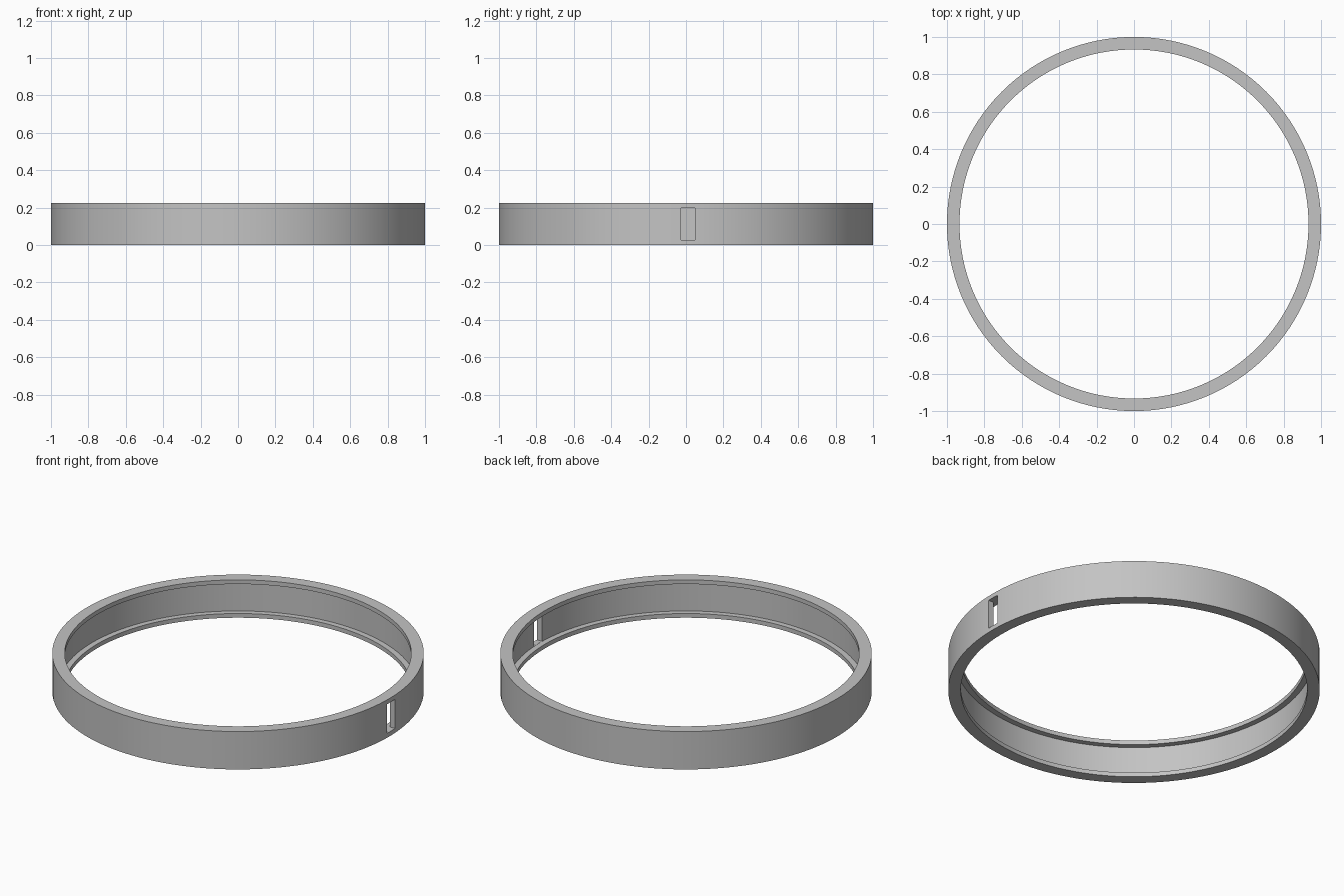
import bpy, bmesh, math
from mathutils import Matrix

if "Cube" in bpy.data.objects:
    bpy.data.objects.remove(bpy.data.objects["Cube"])

OUTER, INNER, GROOVE = 1.0, 0.933, 0.966
HEIGHT, LIP = 0.225, 0.025
SEGMENTS = 128

# Single grey material
grey = bpy.data.materials.new("grey")
grey.use_nodes = True
colour = (0.55, 0.55, 0.55, 1)
grey.diffuse_color = colour
grey.node_tree.nodes["Principled BSDF"].inputs["Base Color"].default_value = colour


def make_object(name, bm):
    bmesh.ops.recalc_face_normals(bm, faces=bm.faces)
    mesh = bpy.data.meshes.new(name)
    bm.to_mesh(mesh)
    bm.free()
    mesh.materials.append(grey)
    obj = bpy.data.objects.new(name, mesh)
    bpy.context.collection.objects.link(obj)
    return obj


# Ring: C-shaped section with a lip at top and bottom, swept round z
section = [(OUTER, 0), (OUTER, HEIGHT), (INNER, HEIGHT), (INNER, HEIGHT - LIP),
           (GROOVE, HEIGHT - LIP), (GROOVE, LIP), (INNER, LIP), (INNER, 0)]
bm = bmesh.new()
verts = [bm.verts.new((r, 0, z)) for r, z in section]
edges = [bm.edges.new((a, b)) for a, b in zip(verts, verts[1:] + verts[:1])]
bmesh.ops.spin(bm, geom=verts + edges, cent=(0, 0, 0), axis=(0, 0, 1),
               angle=math.tau, steps=SEGMENTS, use_merge=True)
bmesh.ops.remove_doubles(bm, verts=bm.verts, dist=0.0001)
ring = make_object("ring", bm)

# Slot through the thin wall, filling the height between the lips
bm = bmesh.new()
bmesh.ops.create_cube(bm, size=1, matrix=Matrix.Translation((1.0, 0.01, HEIGHT / 2))
                      @ Matrix.Diagonal((0.12, 0.075, HEIGHT - 2 * LIP - 0.002, 1)))
cutter = make_object("slot_cutter", bm)

cut = ring.modifiers.new("slot", "BOOLEAN")
cut.operation = "DIFFERENCE"
cut.solver = "EXACT"
cut.object = cutter
bpy.context.view_layer.objects.active = ring
ring.select_set(True)
bpy.ops.object.modifier_apply(modifier=cut.name)
bpy.data.objects.remove(cutter)

# Smooth round walls with sharp rims
bpy.ops.object.shade_smooth_by_angle(angle=math.radians(30))
